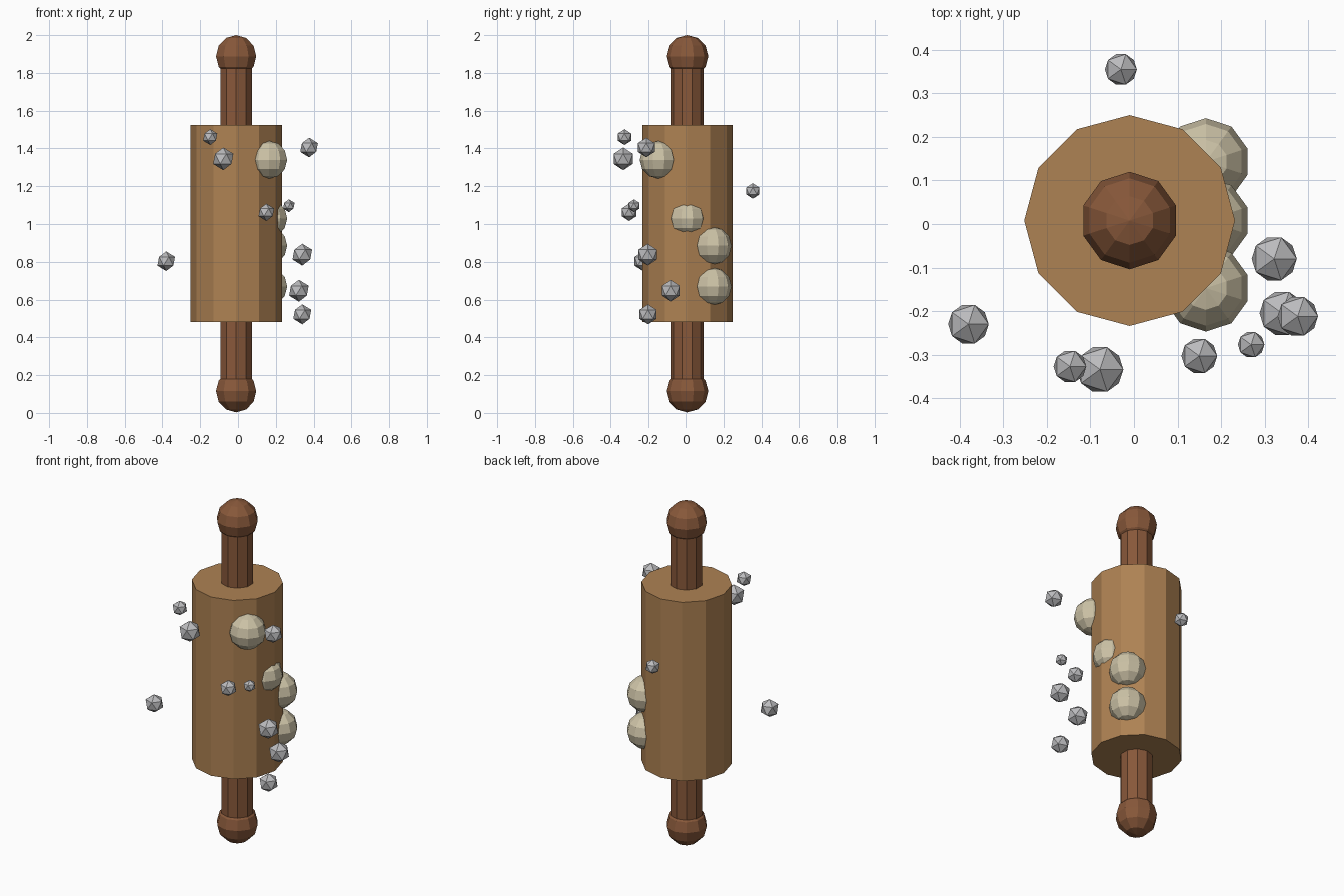
import bpy

default = bpy.data.objects.get("Cube")
if default:
    bpy.data.objects.remove(default, do_unlink=True)


def material(name, rgb):
    """Flat colour material from 0-255 display values."""
    colour = [((c / 255 + 0.055) / 1.055) ** 2.4 for c in rgb] + [1.0]
    mat = bpy.data.materials.new(name)
    mat.use_nodes = True
    mat.diffuse_color = colour
    bsdf = mat.node_tree.nodes["Principled BSDF"]
    bsdf.inputs["Base Color"].default_value = colour
    bsdf.inputs["Roughness"].default_value = 0.8
    return mat


light_wood = material("light wood", (174, 130, 83))
dark_wood = material("dark wood", (136, 88, 58))
dough = material("dough", (204, 194, 166))
grey = material("grey chip", (188, 188, 190))


def finish(name, mat):
    obj = bpy.context.object
    obj.name = name
    obj.data.name = name
    obj.data.materials.append(mat)
    return obj


def cylinder(name, mat, sides, radius, bottom, top):
    bpy.ops.mesh.primitive_cylinder_add(
        vertices=sides, radius=radius, depth=top - bottom,
        location=(AXIS_X, AXIS_Y, (bottom + top) / 2))
    return finish(name, mat)


def ball(name, mat, radius, location):
    bpy.ops.mesh.primitive_uv_sphere_add(
        segments=10, ring_count=6, radius=radius, location=location)
    return finish(name, mat)


AXIS_X, AXIS_Y = -0.01, 0.008

# Roller body
cylinder("roller_body", light_wood, 12, 0.242, 0.48, 1.525)

# Handles with rounded knobs
for end, bottom, top, knob_z in (("lower", 0.12, 0.5, 0.115),
                                 ("upper", 1.5, 1.88, 1.888)):
    cylinder(end + "_handle", dark_wood, 10, 0.088, bottom, top)
    ball(end + "_knob", dark_wood, 0.112, (AXIS_X, AXIS_Y, knob_z))

# Dough lumps stuck to the left side of the roller
for i, (y, z) in enumerate([(-0.147, 1.34), (0.008, 1.03),
                            (0.143, 0.885), (0.143, 0.67)]):
    ball(f"dough_lump_{i + 1}", dough, 0.1, (0.165, y, z))

# Loose chips floating around the roller: x, y, z, radius
chips = [
    (-0.147, -0.327, 1.46, 0.042),
    (-0.078, -0.334, 1.345, 0.06),
    (0.376, -0.212, 1.405, 0.052),
    (0.15, -0.303, 1.062, 0.046),
    (0.269, -0.277, 1.097, 0.034),
    (-0.38, -0.23, 0.803, 0.052),
    (0.34, -0.205, 0.838, 0.058),
    (0.322, -0.08, 0.647, 0.058),
    (0.34, -0.203, 0.522, 0.053),
    (-0.03, 0.355, 1.175, 0.041),
]
for i, (x, y, z, radius) in enumerate(chips):
    bpy.ops.mesh.primitive_ico_sphere_add(
        subdivisions=1, radius=radius, location=(x, y, z))
    finish(f"chip_{i + 1}", grey)
